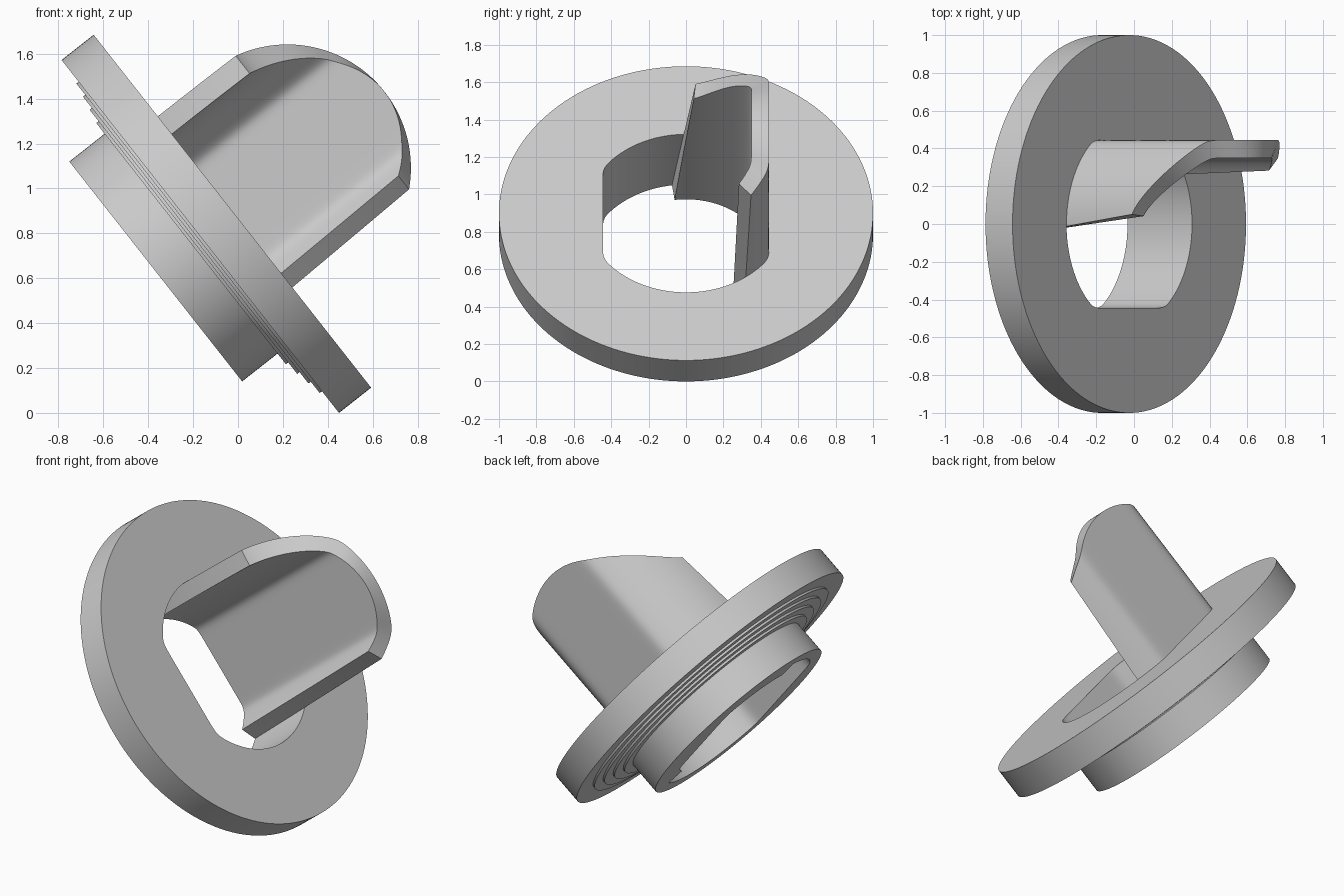
import bpy, bmesh, math
from mathutils import Vector

if "Cube" in bpy.data.objects:
    bpy.data.objects.remove(bpy.data.objects["Cube"])

# Tilted local frame: U and V lie in the flange plane, W is its axis
TILT = math.atan2(0.618, 0.786)
U = Vector((-math.sin(TILT), 0, math.cos(TILT)))
V = Vector((0, 1, 0))
W = Vector((math.cos(TILT), 0, math.sin(TILT)))
ORIGIN = Vector((-0.025, 0, 0.8985))     # centre of the flange's upper face
FLANGE_BOTTOM, HUB_BOTTOM = -0.182, -0.4345

grey = bpy.data.materials.new("plain_grey")
grey.diffuse_color = (0.6, 0.6, 0.6, 1)
grey.use_nodes = True
grey.node_tree.nodes["Principled BSDF"].inputs["Base Color"].default_value = grey.diffuse_color


def point(r, a, w):
    """Polar position; the angle runs from V towards U."""
    return ORIGIN + U * (r * math.sin(a)) + V * (r * math.cos(a)) + W * w


def flatted(radius, flat, a, p=50):
    """Circle with two flats and softly rounded corners."""
    return (radius ** -p + (abs(math.cos(a)) / flat) ** p) ** (-1 / p)


def hole_radius(a):
    return flatted(0.5375, 0.445, a)


def inner_radius(a):
    return flatted(0.437, 0.35, a)


def finish(bm, name):
    bmesh.ops.recalc_face_normals(bm, faces=bm.faces)
    mesh = bpy.data.meshes.new(name)
    bm.to_mesh(mesh)
    bm.free()
    mesh.materials.append(grey)
    ob = bpy.data.objects.new(name, mesh)
    bpy.context.collection.objects.link(ob)
    bpy.ops.object.select_all(action='DESELECT')
    ob.select_set(True)
    bpy.context.view_layer.objects.active = ob
    bpy.ops.object.shade_smooth_by_angle(angle=math.radians(25))


def bridge(bm, rings):
    """Join closed rings of vertices, last one back to the first."""
    n = len(rings[0])
    for i, ring in enumerate(rings):
        nxt = rings[(i + 1) % len(rings)]
        for j in range(n):
            k = (j + 1) % n
            bm.faces.new((ring[j], ring[k], nxt[k], nxt[j]))


# Flange, stepped underside and hub with the flatted through hole
N = 160
outline = [(1.0, 0.0), (1.0, FLANGE_BOTTOM)]
for i in range(4):
    r = 0.877 - 0.0645 * i
    outline += [(r, FLANGE_BOTTOM - 0.013 * i), (r, FLANGE_BOTTOM - 0.013 * (i + 1))]
outline += [(0.623, FLANGE_BOTTOM - 0.052), (0.623, HUB_BOTTOM)]

bm = bmesh.new()
angles = [2 * math.pi * j / N for j in range(N)]
rings = [[bm.verts.new(point(r, a, w)) for a in angles] for r, w in outline]
for w in (HUB_BOTTOM, 0.0):
    rings.append([bm.verts.new(point(hole_radius(a), a, w)) for a in angles])
bridge(bm, rings)
finish(bm, "flange_and_hub")


# Curved tongue lining one side of the hole, with slanted sides and a round end
def tongue_angle(t, w):
    low = math.radians(-53.5 + 5.6 * w)
    high = math.radians(91.3 - 15.4 * w)
    return low + (high - low) * t


def tongue_end(t):
    w = 0.6
    for _ in range(8):      # settle the angle and end height together
        a = tongue_angle(t, w)
        u = hole_radius(a) * math.sin(a)
        w = 0.312 + math.sqrt(0.55 ** 2 - u * u)
    return w


COLS, ROWS = 96, 12
bm = bmesh.new()
skins = []
for radius in (hole_radius, inner_radius):
    skin = []
    for i in range(COLS + 1):
        t = i / COLS
        end = tongue_end(t)
        column = []
        for j in range(ROWS + 1):
            w = HUB_BOTTOM + (end - HUB_BOTTOM) * j / ROWS
            a = tongue_angle(t, w)
            column.append(bm.verts.new(point(radius(a), a, w)))
        skin.append(column)
    skins.append(skin)
outer, inner = skins
for skin in skins:
    for i in range(COLS):
        for j in range(ROWS):
            bm.faces.new((skin[i][j], skin[i + 1][j], skin[i + 1][j + 1], skin[i][j + 1]))
for i in range(COLS):       # bottom and round end
    for j in (0, ROWS):
        bm.faces.new((outer[i][j], outer[i + 1][j], inner[i + 1][j], inner[i][j]))
for j in range(ROWS):       # slanted sides
    for i in (0, COLS):
        bm.faces.new((outer[i][j], outer[i][j + 1], inner[i][j + 1], inner[i][j]))
finish(bm, "tongue")
